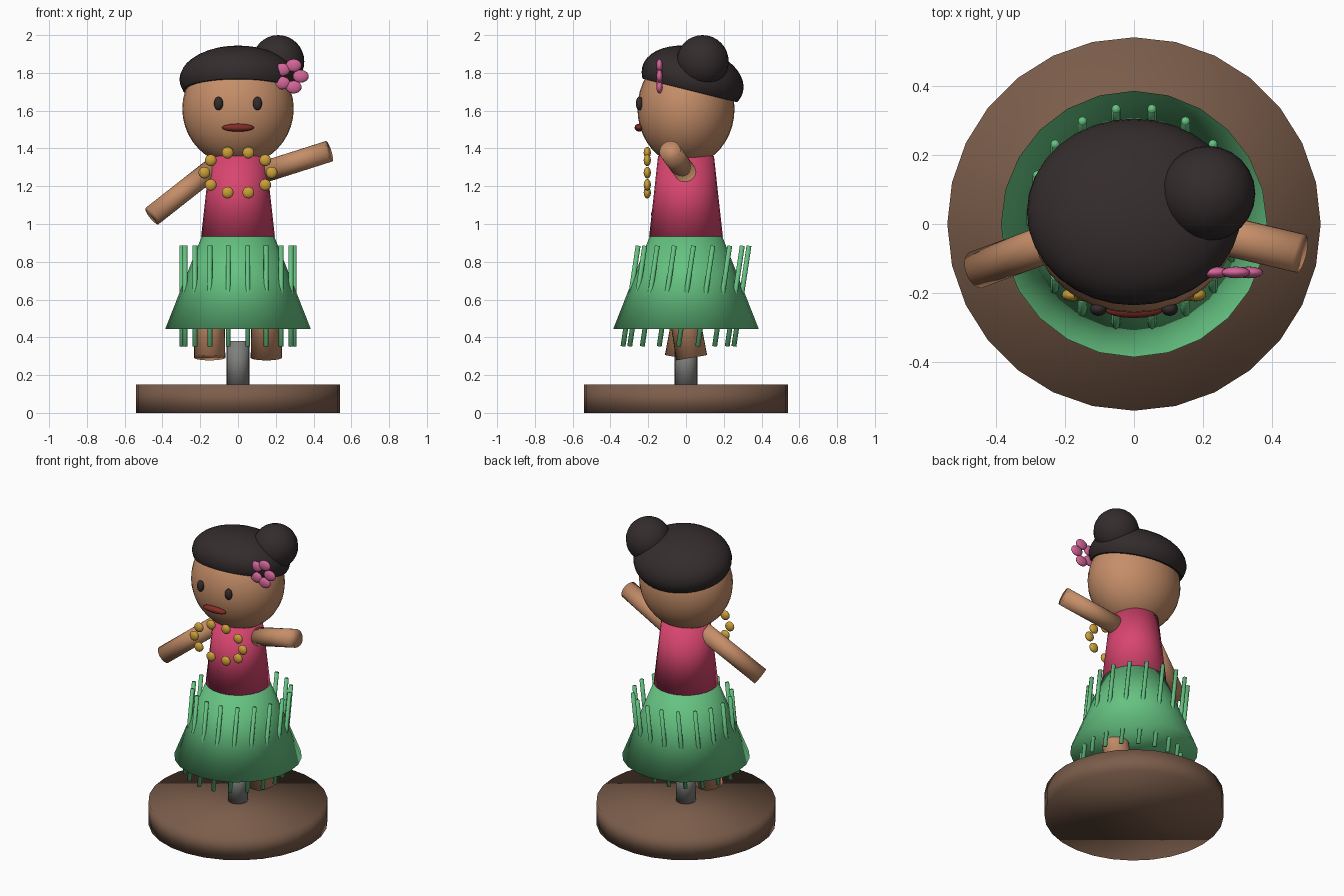
import bpy, bmesh, math
from mathutils import Vector, Matrix

if "Cube" in bpy.data.objects:
    bpy.data.objects.remove(bpy.data.objects["Cube"], do_unlink=True)


def material(name, rgb):
    mat = bpy.data.materials.new(name)
    mat.use_nodes = True
    mat.diffuse_color = (*rgb, 1)
    mat.node_tree.nodes["Principled BSDF"].inputs["Base Color"].default_value = (*rgb, 1)
    return mat


SKIN = material("skin", (0.56, 0.27, 0.14))
PINK = material("bodice_pink", (0.69, 0.06, 0.16))
GREEN = material("skirt_green", (0.13, 0.54, 0.22))
BROWN = material("wood_brown", (0.20, 0.11, 0.07))
BLACK = material("hair_black", (0.034, 0.025, 0.026))
GOLD = material("bead_gold", (0.60, 0.35, 0.04))
PETAL = material("petal_pink", (0.66, 0.13, 0.32))
RED = material("lip_red", (0.22, 0.025, 0.02))
GREY = material("rod_grey", (0.21, 0.21, 0.20))


def finish(name, bm, mat):
    """Turn a bmesh into a smooth-shaded object."""
    mesh = bpy.data.meshes.new(name)
    for face in bm.faces:
        face.smooth = True
    bm.to_mesh(mesh)
    bm.free()
    mesh.materials.append(mat)
    obj = bpy.data.objects.new(name, mesh)
    bpy.context.collection.objects.link(obj)
    return obj


def tube(name, start, end, r_start, r_end, mat, sides=24):
    """Capped cylinder or cone running from start to end."""
    start, end = Vector(start), Vector(end)
    axis = end - start
    turn = Vector((0, 0, 1)).rotation_difference(axis).to_matrix().to_4x4()
    bm = bmesh.new()
    bmesh.ops.create_cone(bm, cap_ends=True, segments=sides, radius1=r_start,
                          radius2=r_end, depth=axis.length,
                          matrix=Matrix.Translation((start + end) / 2) @ turn)
    return finish(name, bm, mat)


def ball(name, centre, size, mat, segments=24, rings=16):
    """Ellipsoid with the given half sizes."""
    bm = bmesh.new()
    bmesh.ops.create_uvsphere(bm, u_segments=segments, v_segments=rings, radius=1,
                              matrix=Matrix.Diagonal((*size, 1)))
    obj = finish(name, bm, mat)
    obj.location = centre
    return obj


# Stand
tube("base", (0, 0, 0), (0, 0, 0.15), 0.54, 0.54, BROWN, 28)
tube("support_rod", (0, 0, 0.14), (0, 0, 0.38), 0.06, 0.06, GREY)

# Legs, one swung forward and one back
for side, x, swing in (("right", -0.15, -0.03), ("left", 0.15, 0.03)):
    tube(side + "_leg", (x, swing, 0.292), (x, -1.6 * swing, 0.75), 0.083, 0.075, SKIN)

# Skirt with a ring of leaning grass strands
tube("skirt", (0, 0, 0.445), (0, 0, 0.94), 0.385, 0.19, GREEN)
STRANDS = 18
for i in range(STRANDS):
    a = math.tau * i / STRANDS
    x, y = 0.298 * math.cos(a), 0.298 * math.sin(a)
    tube("grass_strand", (x, y - 0.04, 0.352), (x, y + 0.04, 0.885), 0.013, 0.013, GREEN, 8)

# Torso and arms
tube("bodice", (0, 0, 0.935), (0, 0, 1.36), 0.195, 0.148, PINK)
tube("right_arm", (-0.12, -0.01, 1.305), (-0.455, -0.132, 1.042), 0.055, 0.055, SKIN)
tube("left_arm", (0.12, 0, 1.27), (0.482, -0.085, 1.385), 0.057, 0.057, SKIN)

# Head and face
ball("head", (0, 0, 1.61), (0.295, 0.257, 0.3), SKIN, 32, 20)
for side, x in (("right", -0.103), ("left", 0.103)):
    ball(side + "_eye", (x, -0.246, 1.638), (0.024, 0.02, 0.036), BLACK, 16, 10)
ball("mouth", (0, -0.248, 1.51), (0.085, 0.024, 0.021), RED, 16, 10)

# Hair cap, trimmed below its widest line and tilted back
bm = bmesh.new()
bmesh.ops.create_uvsphere(bm, u_segments=32, v_segments=20, radius=1,
                          matrix=Matrix.Diagonal((0.31, 0.275, 0.172, 1)))
cut = bmesh.ops.bisect_plane(bm, geom=bm.verts[:] + bm.edges[:] + bm.faces[:],
                             plane_co=(0, 0, -0.06), plane_no=(0, 0, 1), clear_inner=True)
rim = [e for e in cut["geom_cut"] if isinstance(e, bmesh.types.BMEdge)]
bmesh.ops.holes_fill(bm, edges=rim)
hair = finish("hair", bm, BLACK)
hair.location = (0, 0.035, 1.765)
hair.rotation_euler.x = math.radians(-14)
for poly in hair.data.polygons:
    poly.use_smooth = poly.normal.z > -0.99
ball("hair_bun", (0.213, 0.088, 1.86), (0.138, 0.138, 0.14), BLACK)

# Flower in the hair
for i in range(5):
    a = math.tau * i / 5
    ball("flower_petal", (0.278 + 0.054 * math.cos(a), -0.14, 1.782 + 0.06 * math.sin(a)),
         (0.042, 0.017, 0.034), PETAL, 16, 10)

# Bead necklace
BEADS = 10
for i in range(BEADS):
    a = math.tau * i / BEADS
    ball("necklace_bead", (0.178 * math.cos(a), -0.205, 1.272 + 0.111 * math.sin(a)),
         (0.031, 0.019, 0.031), GOLD, 16, 10)
